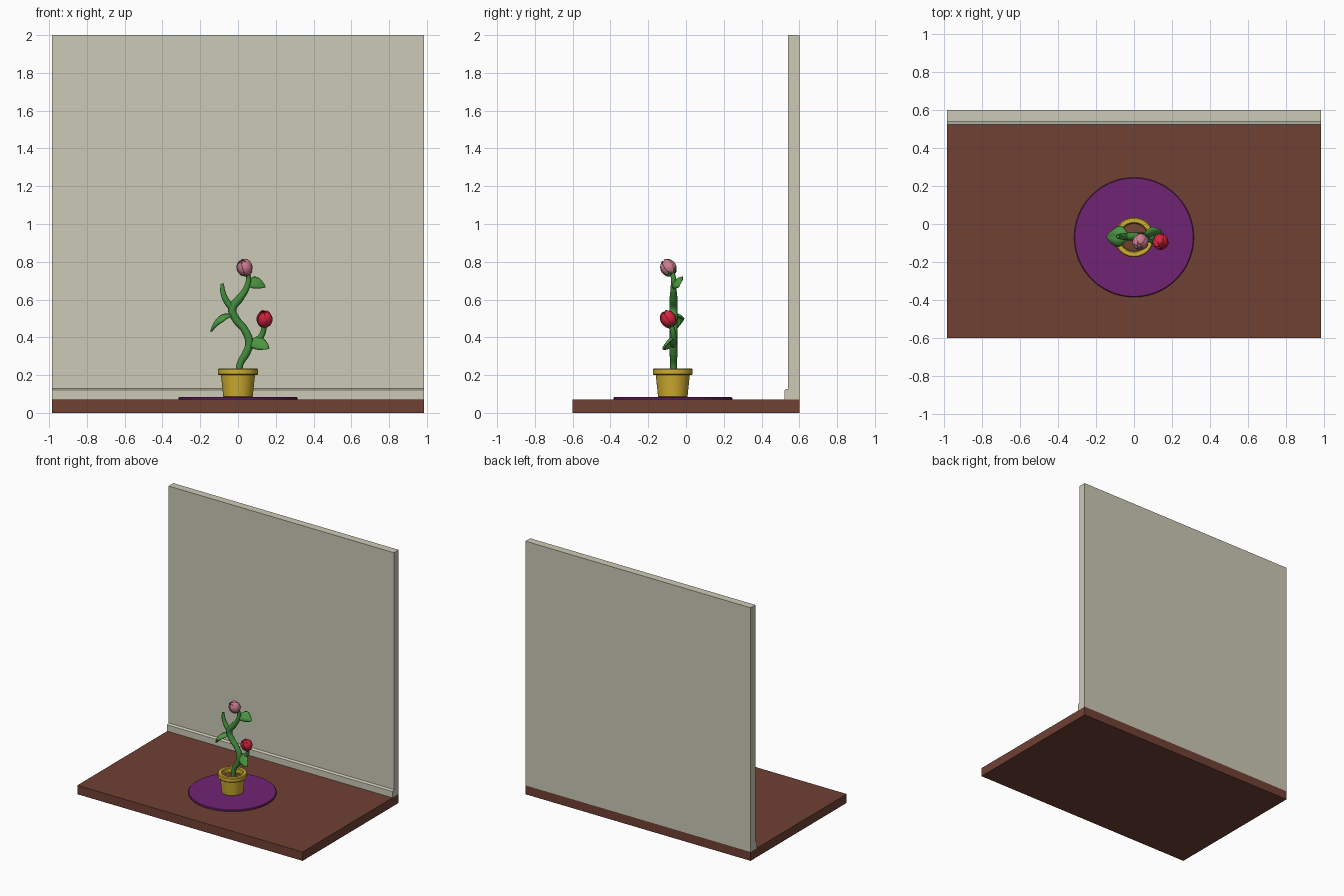
import bpy, bmesh, math
from mathutils import Vector

if "Cube" in bpy.data.objects:
    bpy.data.objects.remove(bpy.data.objects["Cube"])

def material(name, r, g, b):
    lin = [((c / 255 + 0.055) / 1.055) ** 2.4 for c in (r, g, b)]
    m = bpy.data.materials.new(name)
    m.diffuse_color = (*lin, 1)
    m.use_nodes = True
    m.node_tree.nodes["Principled BSDF"].inputs["Base Color"].default_value = m.diffuse_color
    return m

WALL = material("wall_cream", 204, 202, 183)
WOOD = material("floor_brown", 112, 64, 52)
RUG = material("rug_purple", 112, 36, 114)
POT = material("pot_yellow", 208, 174, 48)
SOIL = material("soil_brown", 114, 68, 52)
STEM = material("stem_green", 66, 140, 60)
LEAF = material("leaf_green", 76, 150, 66)
PINK = material("petal_pink", 206, 126, 146)
RED = material("petal_red", 212, 36, 62)

def finish(obj, mat, angle=None):
    obj.data.materials.clear()
    obj.data.materials.append(mat)
    if angle:
        bpy.ops.object.select_all(action='DESELECT')
        obj.select_set(True)
        bpy.context.view_layer.objects.active = obj
        bpy.ops.object.shade_smooth_by_angle(angle=math.radians(angle))
    return obj

def mesh_obj(name, bm, mat, angle=None):
    bmesh.ops.recalc_face_normals(bm, faces=bm.faces)
    me = bpy.data.meshes.new(name)
    bm.to_mesh(me)
    bm.free()
    obj = bpy.data.objects.new(name, me)
    bpy.context.collection.objects.link(obj)
    return finish(obj, mat, angle)

def extrude_x(name, profile, half, mat):
    """Extrude a closed (y, z) profile across the full width."""
    bm = bmesh.new()
    f = bm.faces.new([bm.verts.new((-half, y, z)) for y, z in profile])
    r = bmesh.ops.extrude_face_region(bm, geom=[f])
    bmesh.ops.translate(bm, vec=(2 * half, 0, 0),
                        verts=[v for v in r["geom"] if isinstance(v, bmesh.types.BMVert)])
    return mesh_obj(name, bm, mat)

def lathe(name, profile, mat, centre=(0, -0.07), n=64):
    """Revolve an (r, z) profile that starts and ends on the axis."""
    bm = bmesh.new()
    vs = [bm.verts.new((r, 0, z)) for r, z in profile]
    es = [bm.edges.new(p) for p in zip(vs, vs[1:])]
    bmesh.ops.spin(bm, geom=vs + es, cent=(0, 0, 0), axis=(0, 0, 1),
                   angle=2 * math.pi, steps=n, use_duplicate=False)
    bmesh.ops.remove_doubles(bm, verts=bm.verts, dist=1e-5)
    bmesh.ops.translate(bm, vec=(*centre, 0), verts=bm.verts)
    return mesh_obj(name, bm, mat, 35)

def tube(name, pts, mat):
    """Smooth tube through (x, y, z, radius) points."""
    cu = bpy.data.curves.new(name, 'CURVE')
    cu.dimensions = '3D'
    cu.bevel_depth, cu.bevel_resolution, cu.resolution_u = 1, 4, 10
    cu.use_fill_caps = True
    sp = cu.splines.new('BEZIER')
    sp.bezier_points.add(len(pts) - 1)
    for bp, (x, y, z, r) in zip(sp.bezier_points, pts):
        bp.co, bp.radius = (x, y, z), r
        bp.handle_left_type = bp.handle_right_type = 'AUTO'
    obj = bpy.data.objects.new(name, cu)
    bpy.context.collection.objects.link(obj)
    bpy.ops.object.select_all(action='DESELECT')
    obj.select_set(True)
    bpy.context.view_layer.objects.active = obj
    bpy.ops.object.convert(target='MESH')
    return finish(bpy.context.view_layer.objects.active, mat, 60)

def patch(name, fn, nu, nv, mat, thick, matrix=None):
    """Thickened sheet from fn(u, v), u in -1..1 and v in 0..1."""
    bm = bmesh.new()
    g = [[bm.verts.new(fn(2 * i / nu - 1, j / nv)) for i in range(nu + 1)]
         for j in range(nv + 1)]
    for j in range(nv):
        for i in range(nu):
            bm.faces.new((g[j][i], g[j][i + 1], g[j + 1][i + 1], g[j + 1][i]))
    bmesh.ops.remove_doubles(bm, verts=bm.verts, dist=1e-5)
    if matrix:
        bm.transform(matrix)
    obj = mesh_obj(name, bm, mat, 50)
    s = obj.modifiers.new("thickness", 'SOLIDIFY')
    s.thickness, s.offset = thick, 0
    return obj

def leaf(name, p0, p1, p2, side, half, droop):
    p0, p1, p2, side = Vector(p0), Vector(p1), Vector(p2), Vector(side).normalized()
    def fn(u, v):
        c = p0 * (1 - v) ** 2 + p1 * 2 * v * (1 - v) + p2 * v * v
        t = ((p1 - p0) * (1 - v) + (p2 - p1) * v).normalized()
        n = t.cross(side).normalized()
        if n.z < 0:
            n = -n
        w = half * math.sin(math.pi * v ** 0.85) ** 0.8 if 0 < v < 1 else 0
        # lobes bulge on each side of the central groove
        bend = 0.5 * abs(u) * (1 - abs(u)) * w - droop * u * u * w / half
        return c + side * (w * u) + n * bend
    return patch(name, fn, 10, 16, LEAF, 0.011)

def bud(name, centre, axis, r, mat):
    m = Vector(axis).to_track_quat('Z', 'Y').to_matrix().to_4x4()
    m.translation = Vector(centre)
    def sphere(a, phi, rad):
        return Vector((rad * math.sin(phi) * math.cos(a), rad * math.sin(phi) * math.sin(a),
                       -rad * 1.12 * math.cos(phi)))
    bm = bmesh.new()
    bmesh.ops.create_uvsphere(bm, u_segments=24, v_segments=14, radius=r * 0.9)
    bm.transform(m)
    mesh_obj(name + "_core", bm, mat, 60)
    # overlapping spiral petals
    for k in range(5):
        def petal(u, v, k=k):
            phi = math.pi * (0.05 + 0.87 * v)
            wide = math.radians(56) * (1 - 0.75 * v ** 4)
            return sphere(k * math.tau / 5 + u * wide + 0.5 * v, phi, r * (0.95 + 0.06 * u))
        patch(f"{name}_petal_{k + 1}", petal, 8, 12, mat, 0.004, m)
    # green sepals hugging the base
    for k in range(5):
        def sepal(u, v, k=k):
            w = math.radians(36) * (1 - v) ** 0.8
            return sphere(k * math.tau / 5 + u * w, math.pi * (0.02 + 0.3 * v), r * 1.05)
        patch(f"{name}_sepal_{k + 1}", sepal, 4, 6, STEM, 0.004, m)

# Room: floor slab, wall and skirting board
W = 0.985
extrude_x("floor", [(-0.6, 0), (0.6, 0), (0.6, 0.07), (-0.6, 0.07)], W, WOOD)
extrude_x("wall", [(0.54, 0.07), (0.6, 0.07), (0.6, 2), (0.54, 2)], W, WALL)
extrude_x("skirting_board", [(0.522, 0.07), (0.54, 0.07), (0.54, 0.128),
                             (0.526, 0.124), (0.522, 0.12)], W, WALL)

# Round rug
lathe("rug", [(0, 0.07), (0.315, 0.07), (0.315, 0.079), (0.311, 0.083), (0, 0.083)], RUG, n=96)

# Plant pot and soil
lathe("pot", [(0, 0.083), (0.074, 0.083), (0.078, 0.086), (0.09, 0.2), (0.1, 0.2),
              (0.105, 0.205), (0.105, 0.23), (0.1, 0.236), (0.079, 0.236),
              (0.074, 0.231), (0.071, 0.18), (0, 0.18)], POT)
lathe("soil", [(0, 0.17), (0.073, 0.17), (0.073, 0.2), (0.04, 0.205), (0, 0.207)], SOIL)

# Winding main stem and side branches
Y = -0.066
tube("main_stem", [(0.003, Y, 0.19, 0.018), (0.012, Y, 0.26, 0.018), (0.045, Y, 0.32, 0.021),
                   (0.06, Y, 0.37, 0.022), (0.035, Y, 0.44, 0.02), (-0.01, Y, 0.495, 0.021),
                   (-0.03, Y, 0.55, 0.022), (0.008, Y, 0.605, 0.021), (0.042, Y, 0.655, 0.016),
                   (0.056, Y, 0.71, 0.014), (0.046, -0.075, 0.75, 0.012)], STEM)
tube("bare_branch", [(-0.025, Y, 0.55, 0.019), (-0.058, Y, 0.588, 0.017),
                     (-0.079, Y, 0.635, 0.014), (-0.084, Y, 0.684, 0.009)], STEM)
tube("red_bud_branch", [(0.058, Y, 0.355, 0.018), (0.1, Y, 0.38, 0.017),
                        (0.13, -0.068, 0.42, 0.015), (0.14, -0.08, 0.475, 0.012)], STEM)

# Leaves
leaf("left_leaf", (-0.03, Y, 0.515), (-0.105, Y, 0.535), (-0.142, Y, 0.43),
     (0.1, 1, 0.12), 0.053, 0.022)
leaf("upper_right_leaf", (0.05, Y, 0.68), (0.1, -0.04, 0.715), (0.143, -0.04, 0.665),
     (0, 0.6, 0.8), 0.036, 0.012)
leaf("lower_right_leaf", (0.06, Y, 0.365), (0.11, -0.09, 0.395), (0.165, -0.12, 0.34),
     (0.15, 0.55, 0.8), 0.04, 0.012)

# Flower buds
bud("pink_bud", (0.035, -0.094, 0.77), (-0.25, -0.5, 0.83), 0.041, PINK)
bud("red_bud", (0.14, -0.094, 0.498), (0, -0.5, 0.86), 0.041, RED)
